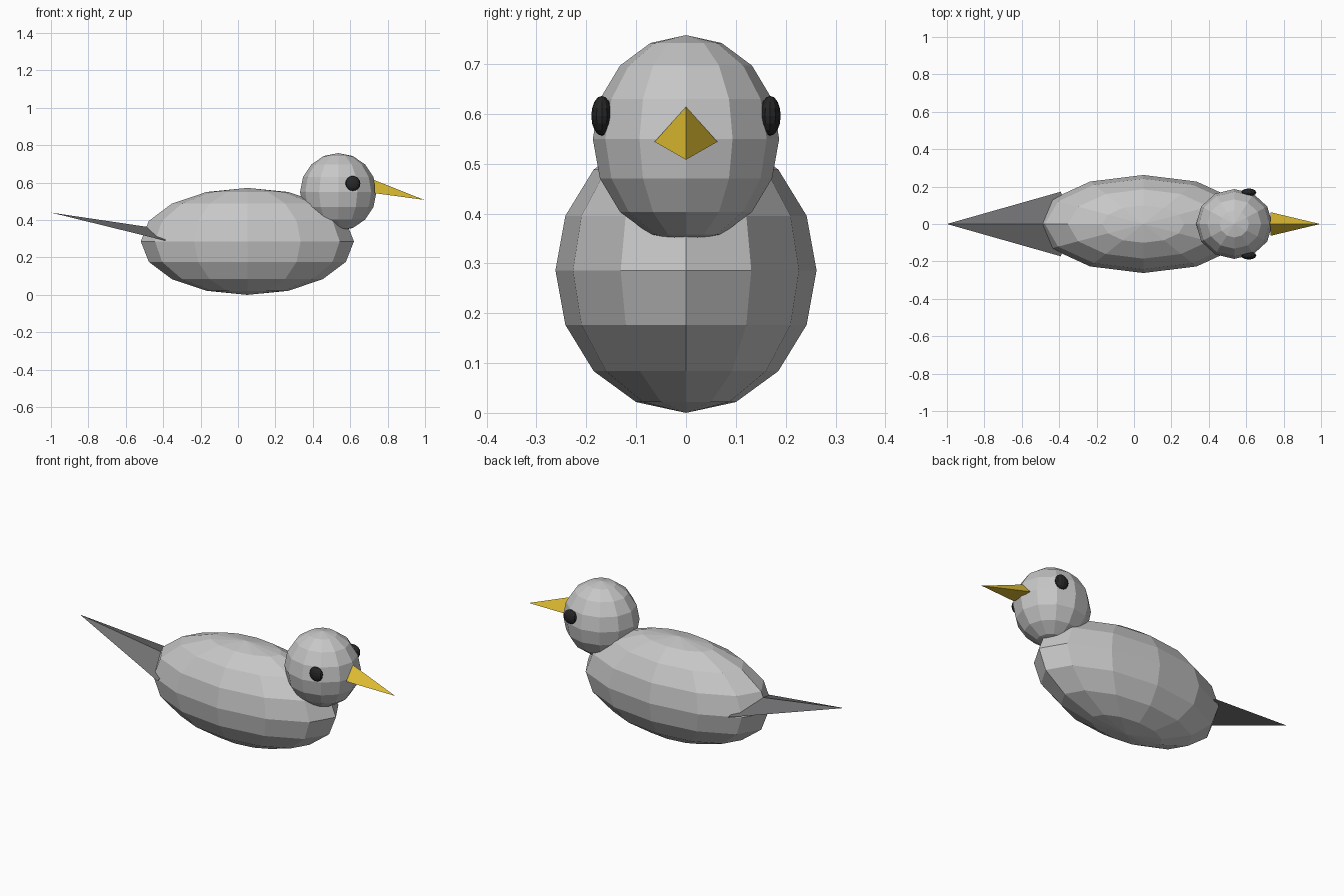
import bpy
import bmesh
from mathutils import Matrix, Vector

cube = bpy.data.objects.get("Cube")
if cube:
    bpy.data.objects.remove(cube, do_unlink=True)


def make_material(name, rgb):
    mat = bpy.data.materials.new(name)
    mat.use_nodes = True
    color = (*rgb, 1)
    mat.diffuse_color = color
    mat.node_tree.nodes["Principled BSDF"].inputs["Base Color"].default_value = color
    return mat


def finish(bm, name, mat):
    bmesh.ops.recalc_face_normals(bm, faces=bm.faces)
    mesh = bpy.data.meshes.new(name)
    bm.to_mesh(mesh)
    bm.free()
    mesh.materials.append(mat)
    obj = bpy.data.objects.new(name, mesh)
    bpy.context.collection.objects.link(obj)
    return obj


def ellipsoid(name, center, radii, mat):
    """Faceted ellipsoid with upright poles."""
    bm = bmesh.new()
    place = Matrix.Translation(center) @ Matrix.Diagonal((*radii, 1))
    bmesh.ops.create_uvsphere(bm, u_segments=12, v_segments=8, radius=1, matrix=place)
    return finish(bm, name, mat)


def spike(name, ridge, side, tip, mat):
    """Three-sided pyramid: a ridge point, a mirrored side point and a tip."""
    bm = bmesh.new()
    x, y, z = side
    top, left, right, end = [bm.verts.new(Vector(p)) for p in (ridge, (x, y, z), (x, -y, z), tip)]
    for face in ((top, left, right), (top, left, end), (top, right, end), (left, right, end)):
        bm.faces.new(face)
    return finish(bm, name, mat)


light_grey = make_material("light grey feathers", (0.57, 0.57, 0.57))
dark_grey = make_material("dark grey tail", (0.17, 0.17, 0.175))
gold = make_material("golden beak", (0.72, 0.50, 0.03))
black = make_material("black eye", (0.02, 0.02, 0.02))

# Body and head
ellipsoid("body", (0.05, 0, 0.286), (0.57, 0.262, 0.286), light_grey)
ellipsoid("head", (0.536, 0, 0.55), (0.204, 0.187, 0.208), light_grey)

# Eyes on both sides of the head
for label, sign in (("left", 1), ("right", -1)):
    ellipsoid(label + "_eye", (0.614, sign * 0.169, 0.596), (0.04, 0.021, 0.04), black)

# Beak and tail
spike("beak", (0.728, 0, 0.614), (0.73, 0.063, 0.544), (0.995, 0, 0.508), gold)
spike("tail", (-0.36, 0, 0.345), (-0.39, 0.173, 0.29), (-1, 0, 0.44), dark_grey)
